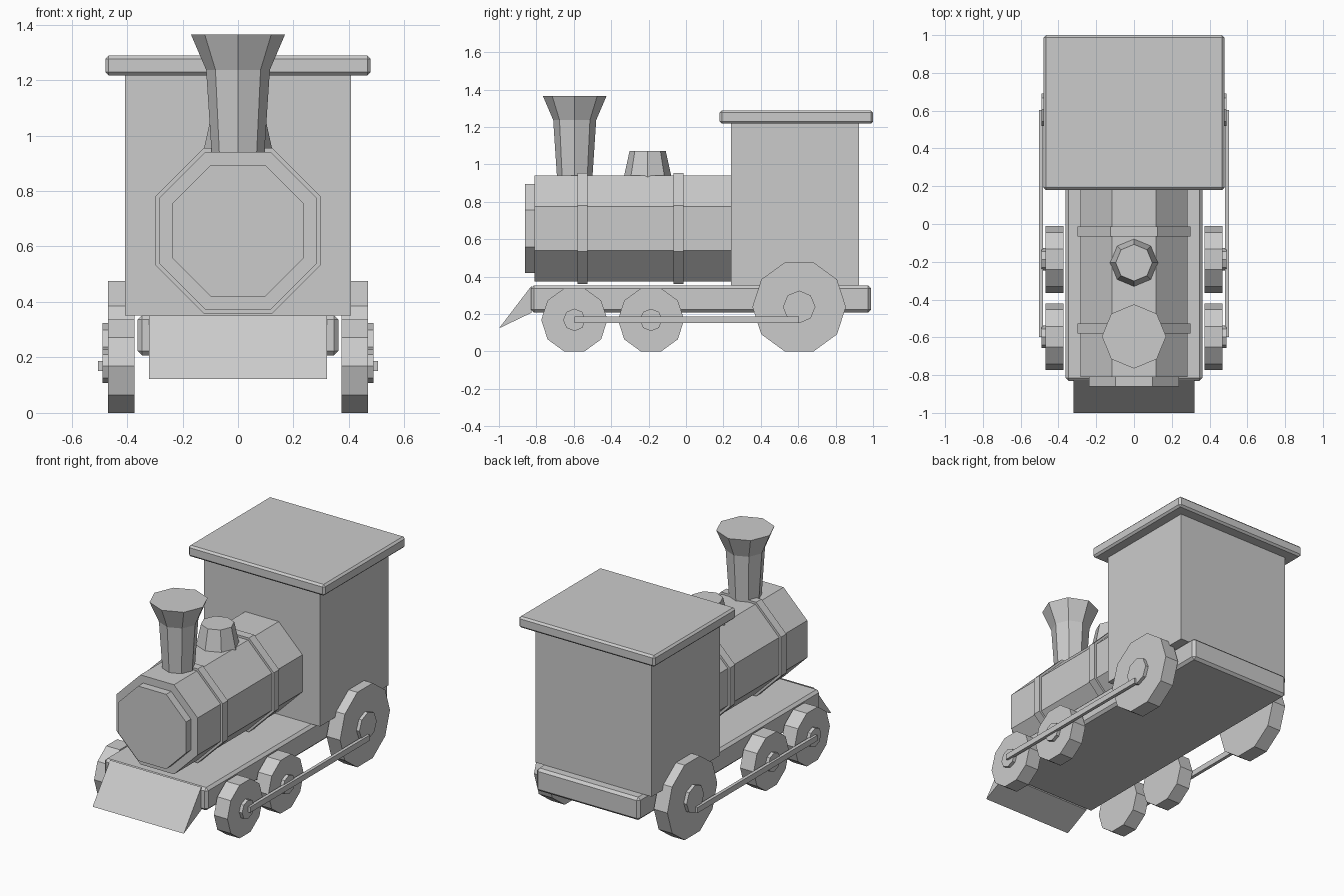
import bpy, bmesh
from math import pi, cos, tan
from mathutils import Matrix

if "Cube" in bpy.data.objects:
    bpy.data.objects.remove(bpy.data.objects["Cube"])


def finish(name, bm):
    bmesh.ops.recalc_face_normals(bm, faces=bm.faces)
    me = bpy.data.meshes.new(name)
    bm.to_mesh(me)
    bm.free()
    ob = bpy.data.objects.new(name, me)
    bpy.context.collection.objects.link(ob)
    return ob


def box(name, x, y, z, bevel=0):
    """Box from (min, max) ranges with an optional chamfer."""
    bm = bmesh.new()
    bmesh.ops.create_cube(bm, size=1)
    for v in bm.verts:
        for i, (a, b) in enumerate((x, y, z)):
            v.co[i] = a if v.co[i] < 0 else b
    ob = finish(name, bm)
    if bevel:
        m = ob.modifiers.new("chamfer", 'BEVEL')
        m.width, m.segments = bevel, 1
    return ob


def lathe(name, profile, sides, place, turn=0):
    """Faceted solid from (radius, height) rings along local z."""
    bm = bmesh.new()
    rings = []
    for r, h in profile:
        ring = [bm.verts.new(place @ Matrix.Rotation(turn + 2 * pi * i / sides, 4, 'Z')
                             @ Matrix.Translation((r, 0, h)).to_translation())
                for i in range(sides)]
        rings.append(ring)
    for a, b in zip(rings, rings[1:]):
        for i in range(sides):
            j = (i + 1) % sides
            bm.faces.new((a[i], a[j], b[j], b[i]))
    bm.faces.new(rings[0])
    bm.faces.new(rings[-1])
    return finish(name, bm)


# Chassis, cab and roof
box("chassis", (-.362, .362), (-.83, .99), (.207, .352), .016)
box("cab", (-.407, .407), (.24, .925), (.352, 1.225))
box("roof", (-.478, .478), (.18, 1.0), (1.217, 1.288), .012)

# Octagonal boiler with front plate and two bands (sizes are across flats)
along_y = Matrix.Translation((0, 0, .657)) @ Matrix.Rotation(-pi / 2, 4, 'X')
for name, half, y0, y1 in (("boiler", .284, -.81, .26),
                           ("boiler_front_plate", .237, -.86, -.80),
                           ("boiler_band_front", .298, -.58, -.527),
                           ("boiler_band_rear", .298, -.067, -.013)):
    r = half / cos(pi / 8)
    lathe(name, [(r, y0), (r, y1)], 8, along_y, pi / 8)

# Chimney and steam dome
lathe("chimney", [(.094, .92), (.115, 1.237), (.17, 1.365)], 8,
      Matrix.Translation((0, -.595, 0)))
lathe("steam_dome", [(.13, .92), (.097, 1.07)], 8,
      Matrix.Translation((0, -.205, 0)))

# Cowcatcher wedge
bm = bmesh.new()
ends = [[bm.verts.new((x, y, z)) for y, z in ((-.825, .352), (-1.0, .123), (-.825, .207))]
        for x in (-.32, .32)]
for i in range(3):
    j = (i + 1) % 3
    bm.faces.new((ends[0][i], ends[0][j], ends[1][j], ends[1][i]))
for e in ends:
    bm.faces.new(e)
finish("cowcatcher", bm)

# Wheels, hubs and coupling rods on both sides
for side, s in (("left", -1), ("right", 1)):
    for name, y, r, hub in (("front", -.597, .177, .06),
                            ("middle", -.187, .177, .06),
                            ("rear", .605, .25, .087)):
        zc = r * cos(pi / 10)
        axle = Matrix.Translation((0, y, zc)) @ Matrix.Rotation(s * pi / 2, 4, 'Y')
        lathe(f"{name}_wheel_{side}", [(r, .373), (r, .468)], 10, axle, pi / 2)
        lathe(f"{name}_hub_{side}", [(hub, .46), (hub, .489)], 8, axle)
    box(f"coupling_rod_{side}", sorted((s * .483, s * .504)), (-.597, .603), (.151, .187))
